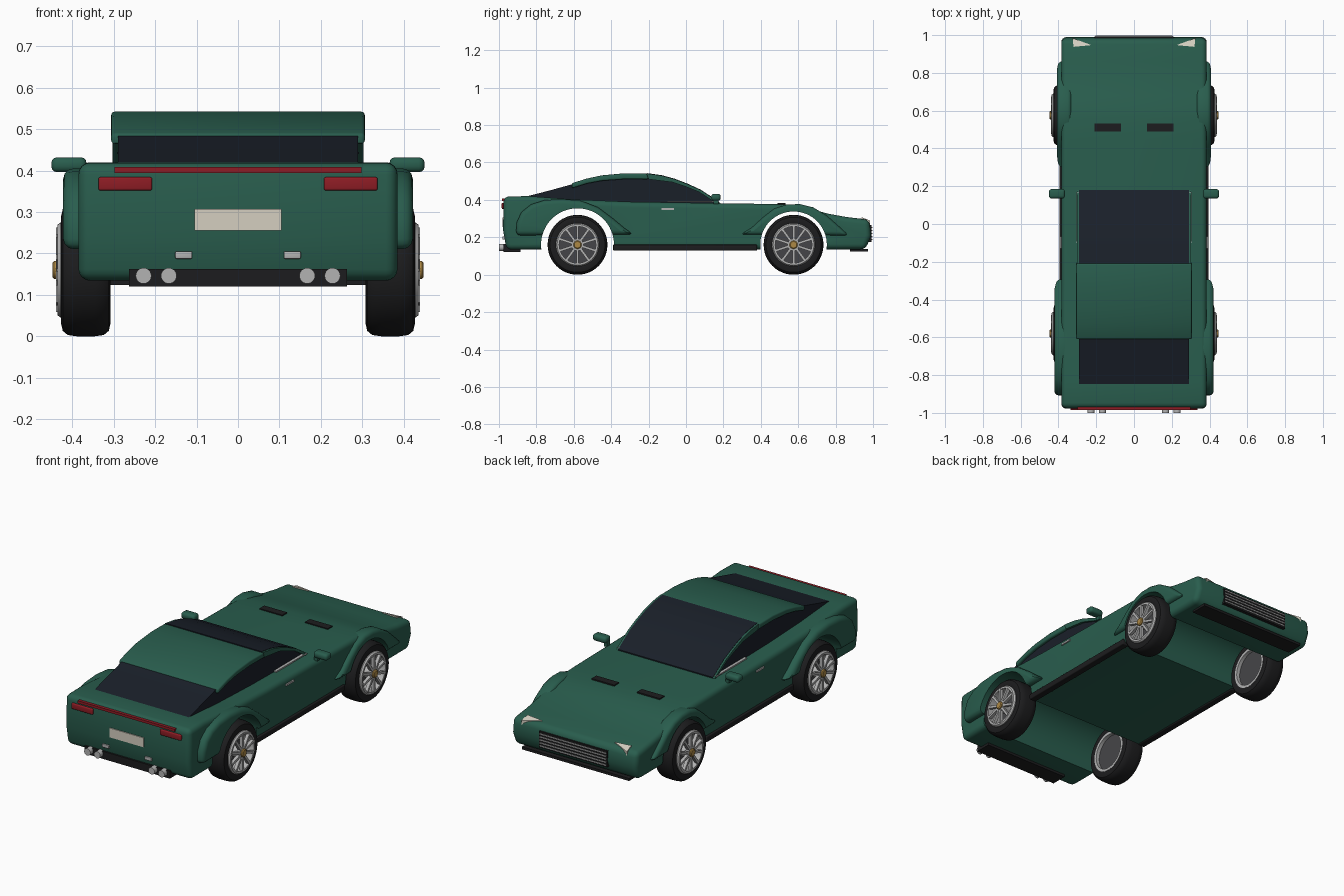
import bpy, bmesh, math
from mathutils import Matrix, Vector

if "Cube" in bpy.data.objects:
    bpy.data.objects.remove(bpy.data.objects["Cube"])


def mat(name, c):
    m = bpy.data.materials.new(name)
    m.diffuse_color = (*c, 1)
    m.use_nodes = True
    m.node_tree.nodes["Principled BSDF"].inputs["Base Color"].default_value = m.diffuse_color
    return m


GREEN = mat("green_paint", (0.022, 0.11, 0.075))
GLASS = mat("dark_glass", (0.010, 0.014, 0.022))
BLACK = mat("black_trim", (0.012, 0.012, 0.013))
SILVER = mat("silver", (0.45, 0.45, 0.45))
DISC = mat("dark_metal", (0.06, 0.06, 0.065))
GOLD = mat("gold", (0.42, 0.25, 0.06))
RED = mat("red_lamp", (0.27, 0.012, 0.018))
CREAM = mat("cream", (0.66, 0.62, 0.53))


def finish(name, bm, m, bevel=0, seg=3, cut=None, angle=50):
    bmesh.ops.recalc_face_normals(bm, faces=bm.faces)
    me = bpy.data.meshes.new(name)
    bm.to_mesh(me)
    bm.free()
    ob = bpy.data.objects.new(name, me)
    bpy.context.collection.objects.link(ob)
    if m:
        me.materials.append(m)
    if bevel:
        b = ob.modifiers.new("bevel", 'BEVEL')
        b.width, b.segments, b.limit_method = bevel, seg, 'ANGLE'
        b.angle_limit = math.radians(angle)
        b.use_clamp_overlap = False
    if cut:
        c = ob.modifiers.new("arches", 'BOOLEAN')
        c.object, c.operation, c.solver = cut, 'DIFFERENCE', 'EXACT'
    return ob


def prism(name, pts, x0, x1, m, **kw):
    """Side profile of (y, z) points extruded across x."""
    bm = bmesh.new()
    f = bm.faces.new([bm.verts.new((x0, y, z)) for y, z in pts])
    r = bmesh.ops.extrude_face_region(bm, geom=[f])
    bmesh.ops.translate(bm, vec=(x1 - x0, 0, 0),
                        verts=[v for v in r['geom'] if isinstance(v, bmesh.types.BMVert)])
    return finish(name, bm, m, **kw)


def box(name, c, s, m, **kw):
    bm = bmesh.new()
    bmesh.ops.create_cube(bm, size=1, matrix=Matrix.Translation(c) @ Matrix.Diagonal((*s, 1)))
    return finish(name, bm, m, **kw)


def pair(name, c, s, m, **kw):
    for side, tag in ((-1, "left"), (1, "right")):
        box(f"{tag}_{name}", (side * c[0], c[1], c[2]), s, m, **kw)


def lathe(name, pts, y, z, side, m, n=48):
    """Closed (x, radius) loop revolved about the wheel axle."""
    bm = bmesh.new()
    rings = []
    for i in range(n):
        a = 2 * math.pi * i / n
        rings.append([bm.verts.new((side * x, y + r * math.cos(a), z + r * math.sin(a))) for x, r in pts])
    for i in range(n):
        p, q = rings[i], rings[(i + 1) % n]
        for j in range(len(pts)):
            k = (j + 1) % len(pts)
            bm.faces.new((p[j], p[k], q[k], q[j]))
    return finish(name, bm, m)


REAR, FRONT, AXLE = -0.58, 0.575, 0.16

# wheel arch cutters
bm = bmesh.new()
for y, r in ((REAR, 0.195), (FRONT, 0.178)):
    bmesh.ops.create_cone(bm, cap_ends=True, segments=64, radius1=r, radius2=r, depth=1.2,
                          matrix=Matrix.Translation((0, y, AXLE)) @ Matrix.Rotation(math.pi / 2, 4, 'Y'))
cutter = finish("arch_cutter", bm, None)
cutter.hide_render = True

# main body
prism("body", [(-0.96, 0.134), (-0.978, 0.24), (-0.975, 0.418), (-0.84, 0.42), (-0.6, 0.402),
               (-0.3, 0.39), (0.18, 0.382), (0.45, 0.378), (0.56, 0.374), (0.62, 0.364), (0.68, 0.348),
               (0.76, 0.326), (0.86, 0.308), (0.98, 0.294), (0.99, 0.21), (0.96, 0.136)],
      -0.385, 0.385, GREEN, bevel=0.028, seg=4, cut=cutter)

# fender flares
rear_f = [(-0.91, 0.21), (-0.905, 0.28), (-0.88, 0.335), (-0.83, 0.375), (-0.76, 0.398), (-0.66, 0.405),
          (-0.56, 0.395), (-0.47, 0.36), (-0.39, 0.3), (-0.33, 0.25), (-0.28, 0.215)]
front_f = [(0.29, 0.215), (0.35, 0.25), (0.41, 0.305), (0.47, 0.352), (0.54, 0.376), (0.61, 0.377),
           (0.68, 0.36), (0.75, 0.318), (0.81, 0.265), (0.87, 0.21)]
for side, tag in ((-1, "left"), (1, "right")):
    prism(f"{tag}_rear_fender", rear_f, side * 0.33, side * 0.422, GREEN, bevel=0.025, cut=cutter)
    prism(f"{tag}_front_fender", front_f, side * 0.33, side * 0.408, GREEN, bevel=0.02, cut=cutter)

# cabin: glass core, roof shell, windshield
top = [(-0.61, 0.489), (-0.53, 0.514), (-0.45, 0.531), (-0.33, 0.542), (-0.21, 0.541), (-0.13, 0.53),
       (-0.06, 0.511), (0.01, 0.484), (0.08, 0.452), (0.18, 0.386)]
prism("cabin_glass", [(-0.85, 0.39), (-0.85, 0.419), (-0.73, 0.45)]
      + [(y, z - 0.006) for y, z in top] + [(0.16, 0.37)], -0.29, 0.29, GLASS)
under = [(-0.2, 0.51), (-0.33, 0.511), (-0.45, 0.502), (-0.53, 0.487), (-0.61, 0.462)]
prism("roof", top[:5] + under, -0.306, 0.306, GREEN, bevel=0.008)
for side, tag in ((-1, "left"), (1, "right")):
    prism(f"{tag}_pillar", top[4:] + [(0.165, 0.38), (0.07, 0.442), (0, 0.47), (-0.07, 0.494), (-0.2, 0.51)],
          side * 0.285, side * 0.303, GREEN)
prism("windshield", [(y, z + 0.002) for y, z in top[4:]] + [(y, z - 0.015) for y, z in reversed(top[4:])],
      -0.292, 0.292, GLASS)
pair("window_trim", (0.298, 0.035, 0.391), (0.015, 0.27, 0.007), SILVER)

# mirrors, handles, hood vents, sills
pair("mirror", (0.408, 0.16, 0.414), (0.085, 0.05, 0.036), GREEN, bevel=0.014)
pair("mirror_stalk", (0.375, 0.16, 0.392), (0.02, 0.025, 0.03), GREEN)
pair("door_handle", (0.386, -0.098, 0.352), (0.012, 0.066, 0.01), SILVER)
pair("hood_vent", (0.14, 0.51, 0.377), (0.14, 0.042, 0.01), BLACK)
pair("sill", (0.375, -0.005, 0.145), (0.04, 0.77, 0.032), BLACK, bevel=0.005)

# nose: grille with bars, splitter, headlights
box("grille", (0, 0.978, 0.22), (0.42, 0.03, 0.09), BLACK)
for i in range(5):
    box(f"grille_bar_{i + 1}", (0, 0.993, 0.187 + i * 0.0165), (0.41, 0.008, 0.005), SILVER)
box("splitter", (0, 0.925, 0.131), (0.66, 0.095, 0.014), BLACK)
for side, tag in ((-1, "left"), (1, "right")):
    bm = bmesh.new()
    f = bm.faces.new([bm.verts.new((side * x, y, z)) for x, y, z in
                      ((0.325, 0.984, 0.29), (0.225, 0.947, 0.304), (0.32, 0.938, 0.306))])
    r = bmesh.ops.extrude_face_region(bm, geom=[f])
    bmesh.ops.translate(bm, vec=(0, 0, -0.025), verts=[v for v in r['geom'] if isinstance(v, bmesh.types.BMVert)])
    finish(f"{tag}_headlight", bm, CREAM)

# tail: lamps, plate, reflectors, diffuser, exhausts
pair("tail_light", (0.272, -0.973, 0.368), (0.13, 0.025, 0.032), RED, bevel=0.005)
box("light_strip", (0, -0.974, 0.401), (0.596, 0.022, 0.014), RED)
box("number_plate", (0, -0.976, 0.281), (0.21, 0.012, 0.052), CREAM)
pair("reflector", (0.131, -0.974, 0.196), (0.041, 0.014, 0.018), SILVER, bevel=0.003)
box("diffuser", (0, -0.93, 0.141), (0.526, 0.09, 0.042), BLACK)
for i, x in enumerate((-0.228, -0.167, 0.167, 0.228)):
    bm = bmesh.new()
    bmesh.ops.create_cone(bm, cap_ends=True, segments=24, radius1=0.019, radius2=0.019, depth=0.08,
                          matrix=Matrix.Translation((x, -0.96, 0.146)) @ Matrix.Rotation(math.pi / 2, 4, 'X'))
    finish(f"exhaust_{i + 1}", bm, SILVER)

# wheels
tire = [(0.312, 0.113), (0.308, 0.13), (0.312, 0.147), (0.324, 0.157), (0.345, 0.16), (0.39, 0.16),
        (0.411, 0.157), (0.423, 0.147), (0.427, 0.13), (0.423, 0.113)]
rim = [(0.31, 0.1), (0.31, 0.115), (0.428, 0.115), (0.436, 0.109), (0.436, 0.098), (0.425, 0.098)]
for y, end in ((REAR, "rear"), (FRONT, "front")):
    for side, tag in ((-1, "left"), (1, "right")):
        n = f"{end}_{tag}"
        lathe(n + "_tire", tire, y, AXLE, side, BLACK)
        lathe(n + "_rim", rim, y, AXLE, side, SILVER)
        lathe(n + "_brake_disc", [(0.33, 0.0001), (0.33, 0.101), (0.345, 0.101), (0.345, 0.0001)],
              y, AXLE, side, DISC)
        lathe(n + "_hub", [(0.34, 0.0001), (0.34, 0.032), (0.438, 0.032), (0.438, 0.0001)], y, AXLE, side, SILVER, 32)
        lathe(n + "_hub_cap", [(0.43, 0.0001), (0.43, 0.022), (0.444, 0.022), (0.448, 0.017), (0.448, 0.0001)],
              y, AXLE, side, GOLD, 24)
        bm = bmesh.new()
        for k in range(10):
            bmesh.ops.create_cube(bm, size=1, matrix=Matrix.Translation((side * 0.43, y, AXLE))
                                  @ Matrix.Rotation(math.tau * k / 10, 4, 'X')
                                  @ Matrix.Translation((0, 0, 0.063)) @ Matrix.Diagonal((0.018, 0.013, 0.078, 1)))
        finish(n + "_spokes", bm, SILVER)

# apply modifiers, drop the cutter, smooth the shading
bpy.ops.object.select_all(action='DESELECT')
for ob in bpy.context.scene.objects:
    ob.select_set(True)
bpy.context.view_layer.objects.active = bpy.data.objects["body"]
bpy.ops.object.convert(target='MESH')
bpy.data.objects.remove(bpy.data.objects["arch_cutter"])
bpy.ops.object.shade_smooth_by_angle(angle=math.radians(32))
